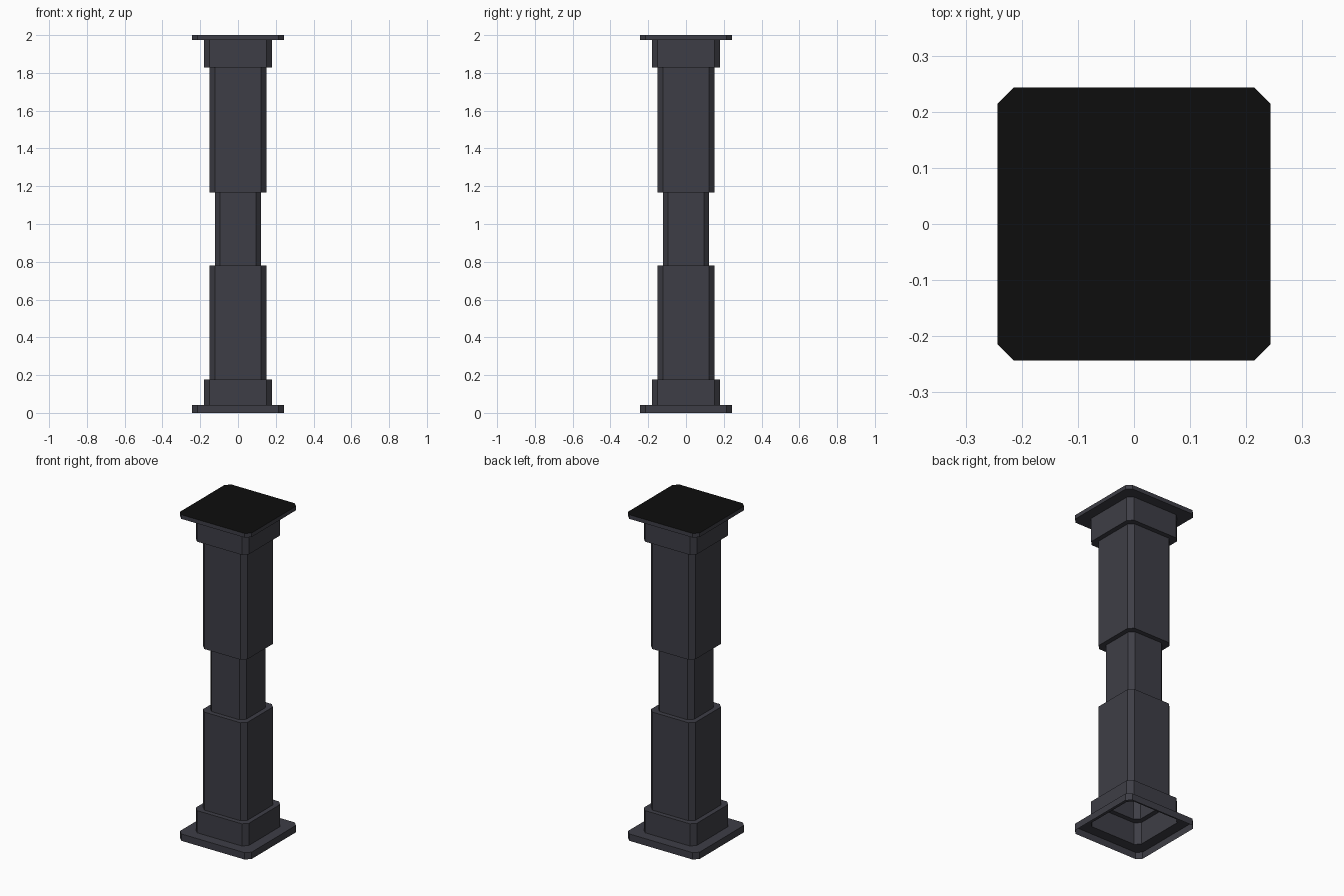
import bpy, bmesh

if "Cube" in bpy.data.objects:
    bpy.data.objects.remove(bpy.data.objects["Cube"])

# Flat colours
def material(name, rgb):
    m = bpy.data.materials.new(name)
    m.diffuse_color = (*rgb, 1.0)
    m.use_nodes = True
    m.node_tree.nodes["Principled BSDF"].inputs["Base Color"].default_value = m.diffuse_color
    return m

grey = material("dark slate grey", (0.048, 0.048, 0.061))
black = material("black", (0.004, 0.004, 0.004))

CHAMFER = 0.028

def octagon(bm, r, z):
    """Square ring with clipped corners, counter-clockwise."""
    c = r - CHAMFER
    pts = [(r, -c), (r, c), (c, r), (-c, r), (-r, c), (-r, -c), (-c, -r), (c, -r)]
    return [bm.verts.new((x, y, z)) for x, y in pts]

# Stepped sections from the floor up: half width, bottom, top
sections = [
    (0.243, 0.0, 0.042),     # base slab
    (0.180, 0.042, 0.178),   # plinth
    (0.151, 0.178, 0.779),   # lower shaft
    (0.122, 0.779, 1.166),   # narrow waist
    (0.151, 1.166, 1.828),   # upper shaft
    (0.180, 1.828, 1.975),   # capital
    (0.243, 1.975, 2.0),     # top slab
]

# Column: one hollow shell, open underneath, with walls and ledges
bm = bmesh.new()
rings = []
for r, z0, z1 in sections:
    rings += [octagon(bm, r, z0), octagon(bm, r, z1)]
for a, b in zip(rings, rings[1:]):
    for i in range(8):
        j = (i + 1) % 8
        bm.faces.new((a[i], a[j], b[j], b[i]))

# Black top surface
bm.faces.new(rings[-1]).material_index = 1

me = bpy.data.meshes.new("column")
bm.to_mesh(me)
bm.free()
me.materials.append(grey)
me.materials.append(black)
column = bpy.data.objects.new("column", me)
bpy.context.collection.objects.link(column)
